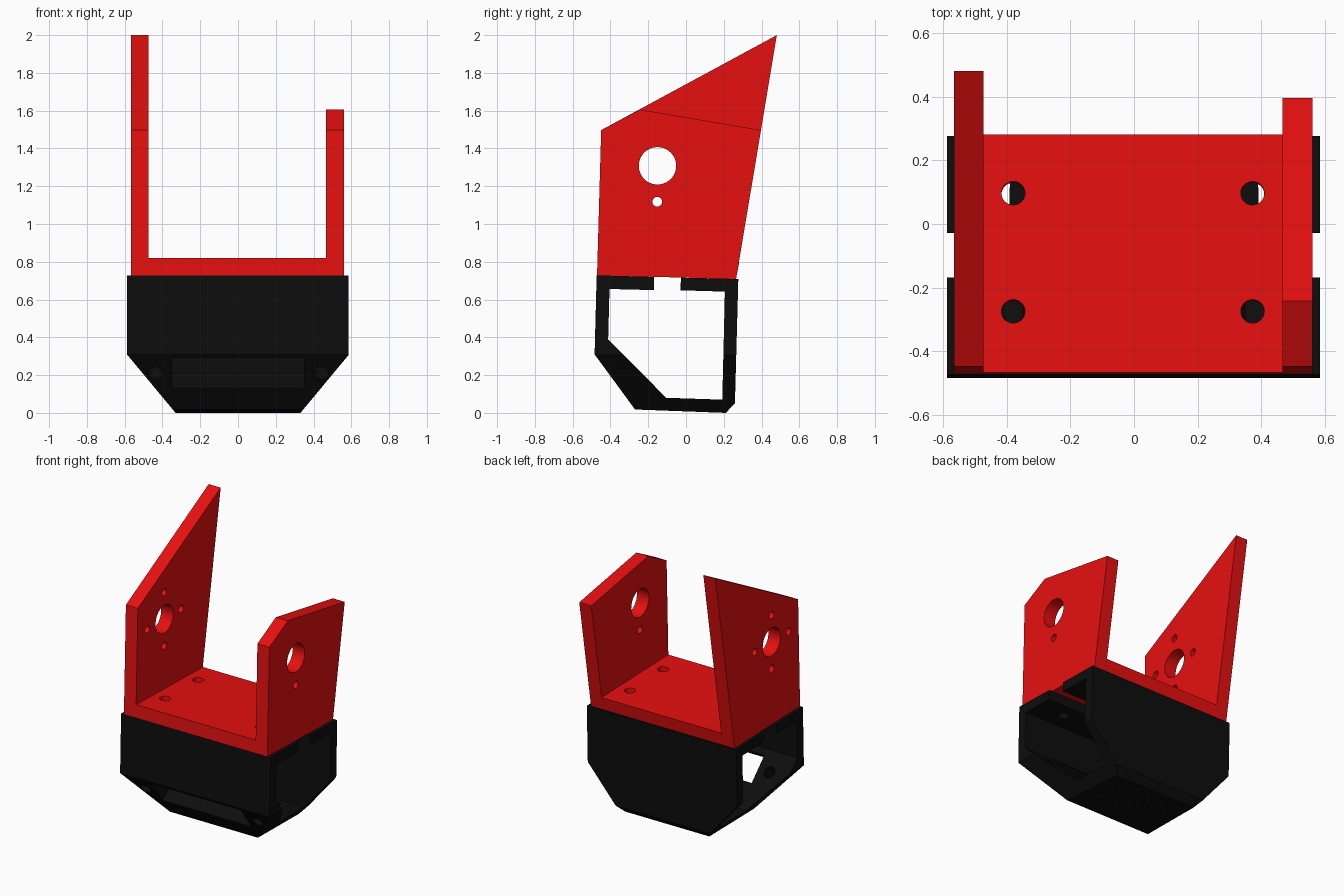
import bpy, bmesh
from math import atan2, pi
from mathutils import Matrix, Vector

if "Cube" in bpy.data.objects:
    bpy.data.objects.remove(bpy.data.objects["Cube"])


def material(name, color):
    m = bpy.data.materials.new(name)
    m.diffuse_color = color
    m.use_nodes = True
    m.node_tree.nodes["Principled BSDF"].inputs["Base Color"].default_value = m.diffuse_color
    return m


RED = material("red", (0.8, 0.005, 0.005, 1))
BLACK = material("black", (0.004, 0.004, 0.004, 1))


def add_prism(bm, pts, a, b, axis="X"):
    """Extrude a 2D profile between a and b along X (y,z points) or Y (x,z points)."""
    place = (lambda p, t: (t, p[0], p[1])) if axis == "X" else (lambda p, t: (p[0], t, p[1]))
    lo = [bm.verts.new(place(p, a)) for p in pts]
    hi = [bm.verts.new(place(p, b)) for p in pts]
    n = len(pts)
    faces = [bm.faces.new(lo), bm.faces.new(hi[::-1])]
    for i in range(n):
        j = (i + 1) % n
        faces.append(bm.faces.new((lo[j], lo[i], hi[i], hi[j])))
    bmesh.ops.recalc_face_normals(bm, faces=faces)


def add_hole(bm, center, r, depth, rot=Matrix(), seg=32):
    bmesh.ops.create_cone(bm, cap_ends=True, segments=seg, radius1=r, radius2=r, depth=depth,
                          matrix=Matrix.Translation(center) @ rot)


def make(name, bm, mat=None):
    me = bpy.data.meshes.new(name)
    bm.to_mesh(me)
    bm.free()
    ob = bpy.data.objects.new(name, me)
    bpy.context.collection.objects.link(ob)
    if mat:
        me.materials.append(mat)
    return ob


def cut(ob, bm):
    """Subtract the solids in bm from ob and apply the result."""
    cutter = make("cutter", bm)
    cutter.hide_render = True
    mod = ob.modifiers.new("cut", "BOOLEAN")
    mod.operation, mod.solver, mod.object = "DIFFERENCE", "EXACT", cutter
    dg = bpy.context.evaluated_depsgraph_get()
    me = bpy.data.meshes.new_from_object(ob.evaluated_get(dg))
    ob.modifiers.clear()
    ob.data = me
    bpy.data.objects.remove(cutter)


def smooth(ob):
    bpy.ops.object.select_all(action="DESELECT")
    ob.select_set(True)
    bpy.context.view_layer.objects.active = ob
    bpy.ops.object.shade_smooth_by_angle(angle=0.5)


ALONG_X = Matrix.Rotation(pi / 2, 4, "Y")
TILT = Matrix.Rotation(-0.025, 4, "X")


def mount_holes():
    bm = bmesh.new()
    for x in (-0.38, 0.373):
        for y in (-0.277, 0.095):
            add_hole(bm, (x, y, 0.73), 0.037, 0.3, TILT)
    return bm


# Side plates: left is tall and pointed, right is clipped lower
front_low, front_top, back_low = (-0.471, 0.728), (-0.449, 1.497), (0.265, 0.709)
plates = [
    ("left_plate", -0.567, -0.473, [front_low, front_top, (0.481, 2.0), back_low],
     [(0, -0.19), (0, 0.19), (-0.19, 0), (0.19, 0)]),
    ("right_plate", 0.467, 0.561, [front_low, front_top, (-0.243, 1.606), (0.397, 1.497), back_low],
     [(0, -0.19)]),
]
for name, a, b, profile, screws in plates:
    bm = bmesh.new()
    add_prism(bm, profile, a, b)
    plate = make(name, bm, RED)
    bm = bmesh.new()
    mid = (a + b) / 2
    add_hole(bm, (mid, -0.151, 1.308), 0.099, 0.3, ALONG_X, 48)
    for dy, dz in screws:
        add_hole(bm, (mid, -0.152 + dy, 1.308 + dz), 0.026, 0.3, ALONG_X, 24)
    cut(plate, bm)
    smooth(plate)

# Bracket base between the plates
bm = bmesh.new()
add_prism(bm, [front_low, (-0.468, 0.82), (0.282, 0.801), back_low], -0.473, 0.467)
base = make("bracket_base", bm, RED)
cut(base, mount_holes())
smooth(base)

# Housing: open-ended tube with a slot along its top
bm = bmesh.new()
add_prism(bm, [(-0.168, 0.72), (-0.473, 0.728), (-0.484, 0.31), (-0.27, 0.018), (0.21, 0.0),
               (0.259, 0.05), (0.277, 0.709), (-0.027, 0.716), (-0.029, 0.649), (0.206, 0.642),
               (0.192, 0.07), (-0.105, 0.08), (-0.412, 0.39), (-0.405, 0.656), (-0.17, 0.65)],
          -0.588, 0.586)
housing = make("housing", bm, BLACK)

# Chamfered lower corners
bm = bmesh.new()
for s in (-1, 1):
    add_prism(bm, [(s * 0.2475, -0.1), (s * 0.663, 0.4), (s * 0.8, -0.1)], -0.8, 0.8, "Y")
cut(housing, bm)

# Front window, flanking holes and floor vents
slope = Matrix.Rotation(atan2(0.803, -0.596), 4, "X")
bm = bmesh.new()
bmesh.ops.create_cube(bm, size=1, matrix=Matrix.Translation((0, -0.411, 0.21)) @ slope
                      @ Matrix.Diagonal((0.7, 0.2, 0.4, 1)))
for s in (-1, 1):
    add_hole(bm, (s * 0.44, -0.411, 0.21), 0.04, 0.5, slope)
for i in range(5):
    for j in range(3):
        add_hole(bm, (-0.22 + 0.11 * i, -0.06 + 0.1 * j, 0.04), 0.014, 0.2, TILT, 16)
cut(housing, bm)
cut(housing, mount_holes())
smooth(housing)
